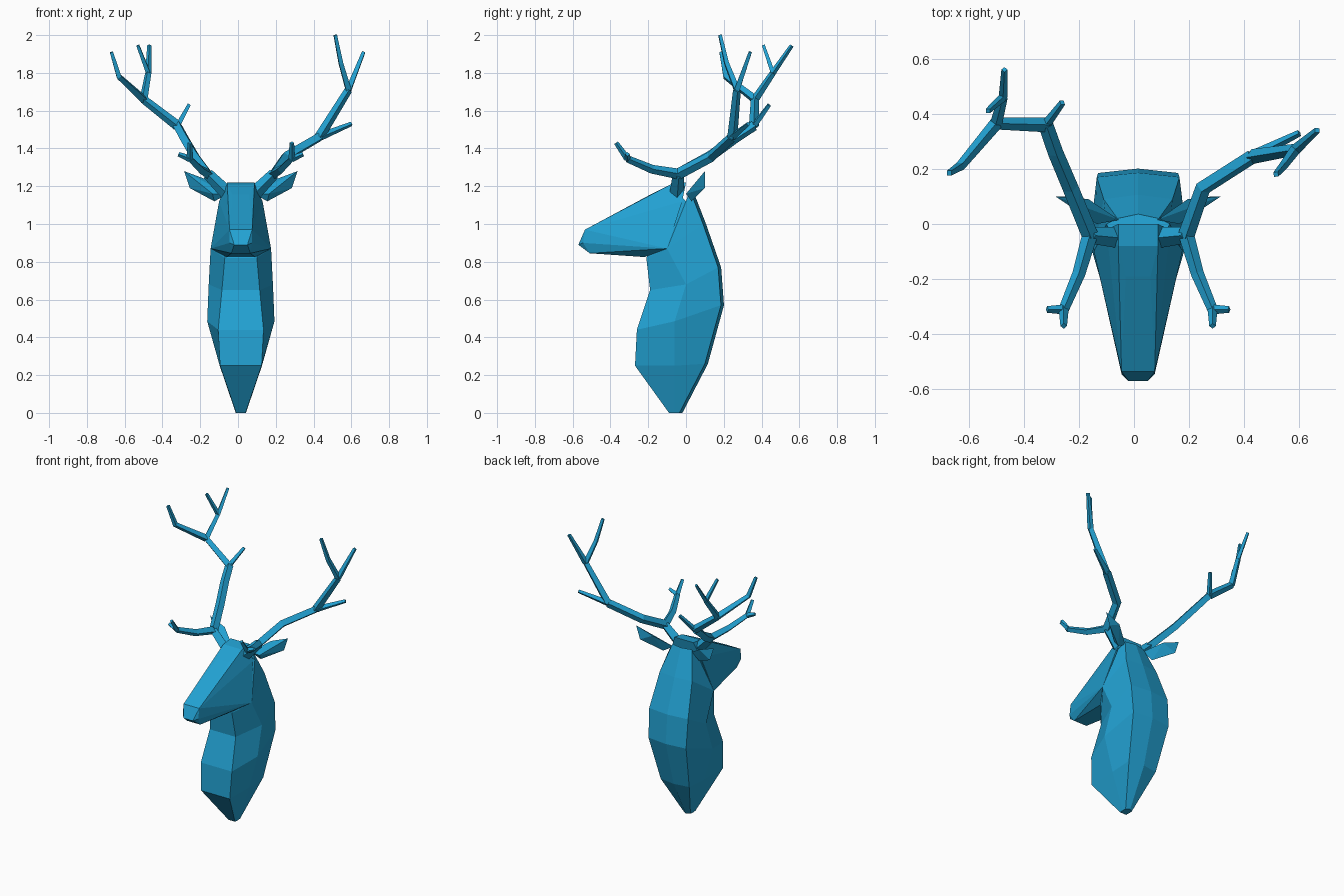
import bpy, bmesh
from mathutils import Vector

cube = bpy.data.objects.get("Cube")
if cube:
    bpy.data.objects.remove(cube, do_unlink=True)

CX = 0.015  # symmetry plane of the bust

blue = bpy.data.materials.new("flat_blue")
blue.use_nodes = True
colour = (0.016, 0.36, 0.65, 1)
blue.diffuse_color = colour
blue.node_tree.nodes["Principled BSDF"].inputs["Base Color"].default_value = colour


def add_object(name, data):
    data.materials.append(blue)
    ob = bpy.data.objects.new(name, data)
    bpy.context.scene.collection.objects.link(ob)
    return ob


def finish(name, bm):
    bmesh.ops.recalc_face_normals(bm, faces=bm.faces)
    me = bpy.data.meshes.new(name)
    bm.to_mesh(me)
    bm.free()
    return add_object(name, me)


def place(p, side=1):
    return Vector((CX + side * p[0], p[1], p[2]))


def hull(name, points, sides):
    """Faceted solid wrapped around the points, on one or both sides."""
    bm = bmesh.new()
    for s in sides:
        for p in points:
            bm.verts.new(place(p, s))
    res = bmesh.ops.convex_hull(bm, input=bm.verts)
    loose = {v for v in res["geom_interior"] if isinstance(v, bmesh.types.BMVert)}
    bmesh.ops.delete(bm, geom=list(loose), context="VERTS")
    bmesh.ops.dissolve_limit(bm, angle_limit=0.02, verts=bm.verts, edges=bm.edges)
    return finish(name, bm)


# Neck: each ring is front corner, side, back corner, mirrored, plus a spine point
rings = [
    ((.025, -.09, 0), (.027, -.06, 0), (.025, -.035, 0)),
    ((.11, -.27, .25), (.112, -.06, .25), (.11, .10, .26)),
    ((.12, -.26, .44), (.178, -.06, .485), (.145, .185, .57)),
    ((.10, -.19, .65), (.17, 0, .68), (.15, .17, .77)),
    ((.085, -.21, .82), (.16, -.10, .87), (.125, .09, 1)),
    ((.07, -.08, 1.2), (.115, 0, 1.12), (.075, .02, 1.18)),
]
bm = bmesh.new()
loops = []
for ring in rings:
    spine = (0, ring[2][1] + 0.016, ring[2][2])
    loop = [place(p) for p in ring] + [place(spine)]
    loop += [place(p, -1) for p in reversed(ring)]
    loops.append([bm.verts.new(p) for p in loop])
for low, high in zip(loops, loops[1:]):
    for i in range(len(low)):
        j = (i + 1) % len(low)
        bm.faces.new((low[i], low[j], high[j], high[i]))
bm.faces.new(loops[0])
bm.faces.new(loops[-1])
finish("neck", bm)

# Head: nose, chin, throat, cheek and crown
hull("head", [
    (.06, -.535, .97), (.035, -.57, .89), (.06, -.545, .90), (.05, -.51, .845),
    (.075, -.22, .825), (.16, -.10, .87), (.045, -.19, 1.155),
    (.072, -.08, 1.21), (.072, 0, 1.22), (.115, -.02, 1.12),
], (1, -1))

# Ears
for side, label in ((1, "left"), (-1, "right")):
    hull(label + "_ear", [
        (.07, .015, 1.16), (.14, .03, 1.12), (.15, 0, 1.16),
        (.18, .09, 1.235), (.27, .10, 1.19), (.30, .10, 1.28),
    ], (side,))


def antler(name, branches):
    """Square-section tapering branches: (start radius, end radius, points)."""
    cu = bpy.data.curves.new(name, "CURVE")
    cu.dimensions = "3D"
    cu.bevel_depth = 1.0
    cu.bevel_resolution = 0
    cu.use_fill_caps = True
    for r0, r1, pts in branches:
        sp = cu.splines.new("POLY")
        sp.use_smooth = False
        sp.points.add(len(pts) - 1)
        for i, (sp_pt, p) in enumerate(zip(sp.points, pts)):
            sp_pt.co = (*p, 1)
            sp_pt.radius = r0 + (r1 - r0) * i / (len(pts) - 1)
    add_object(name, cu)


def lower_antler(side):
    """Pedicle and forked brow tine, shared by both sides."""
    root, burr = place((.07, -.05, 1.16), side), place((.175, -.04, 1.265), side)
    fork = place((.27, -.31, 1.345), side)
    return burr, [
        (.038, .03, [root, burr]),
        (.028, .019, [burr, place((.215, -.18, 1.29), side), fork]),
        (.018, .012, [fork, place((.33, -.31, 1.37), side)]),
        (.018, .012, [fork, place((.27, -.37, 1.43), side)]),
    ]


# Right antler
burr, parts = lower_antler(-1)
first, second, third = (-.32, .36, 1.52), (-.5, .365, 1.66), (-.475, .46, 1.8)
antler("right_antler", parts + [
    (.03, .027, [burr, (-.23, .13, 1.36), (-.285, .26, 1.455), first]),
    (.027, .022, [first, second]),
    (.018, .012, [first, (-.26, .44, 1.63)]),
    (.024, .012, [second, (-.63, .21, 1.78), (-.67, .185, 1.91)]),
    (.022, .017, [second, third]),
    (.016, .011, [third, (-.47, .56, 1.945)]),
    (.016, .011, [third, (-.53, .41, 1.945)]),
])

# Left antler
burr, parts = lower_antler(1)
first, second = (.43, .245, 1.46), (.585, .27, 1.71)
antler("left_antler", parts + [
    (.03, .027, [burr, (.25, .13, 1.355), first]),
    (.027, .021, [first, second]),
    (.022, .012, [first, (.6, .33, 1.53)]),
    (.02, .012, [second, (.545, .215, 1.85), (.515, .18, 2)]),
    (.02, .012, [second, (.665, .34, 1.91)]),
])
